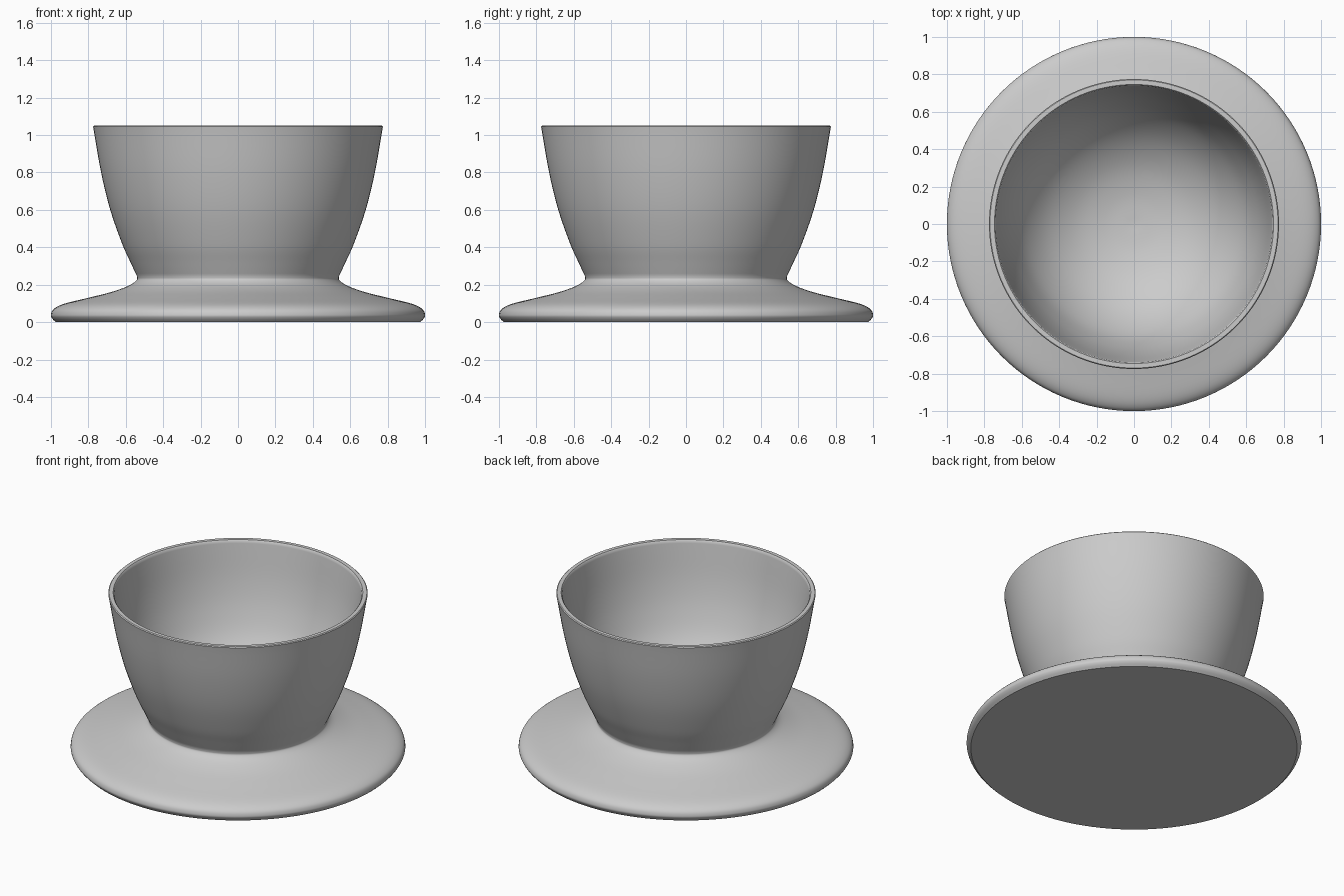
import bpy
import math
from mathutils import Vector

cube = bpy.data.objects.get("Cube")
if cube:
    bpy.data.objects.remove(cube, do_unlink=True)

SEGMENTS = 128

# Single plain grey
grey = bpy.data.materials.new("plain_grey")
grey.use_nodes = True
colour = (0.6, 0.6, 0.6, 1)
grey.diffuse_color = colour
grey.node_tree.nodes["Principled BSDF"].inputs["Base Color"].default_value = colour


def smooth_path(points, steps=5):
    """Catmull-Rom curve through (radius, height) points."""
    pts = [Vector(p) for p in points]
    pts = [2 * pts[0] - pts[1]] + pts + [2 * pts[-1] - pts[-2]]
    path = []
    for a, b, c, d in zip(pts, pts[1:], pts[2:], pts[3:]):
        for i in range(steps):
            t = i / steps
            path.append(0.5 * (2 * b + (c - a) * t + (2 * a - 5 * b + 4 * c - d) * t**2
                               + (3 * b - a - 3 * c + d) * t**3))
    return path + [pts[-2]]


def lathe(name, profile):
    """Revolve a profile about z; its ends close on the axis."""
    verts = [(0, 0, profile[0].y), (0, 0, profile[-1].y)]
    for p in profile[1:-1]:
        for k in range(SEGMENTS):
            a = math.tau * k / SEGMENTS
            verts.append((p.x * math.cos(a), p.x * math.sin(a), p.y))
    rings = len(profile) - 2
    faces = []
    for k in range(SEGMENTS):
        n = (k + 1) % SEGMENTS
        for r in range(rings - 1):
            lo, hi = 2 + r * SEGMENTS, 2 + (r + 1) * SEGMENTS
            faces.append((lo + k, lo + n, hi + n, hi + k))
        last = 2 + (rings - 1) * SEGMENTS
        faces.append((0, 2 + n, 2 + k))
        faces.append((last + k, last + n, 1))
    mesh = bpy.data.meshes.new(name)
    mesh.from_pydata(verts, [], faces)
    mesh.materials.append(grey)
    obj = bpy.data.objects.new(name, mesh)
    bpy.context.collection.objects.link(obj)
    bpy.ops.object.select_all(action='DESELECT')
    bpy.context.view_layer.objects.active = obj
    obj.select_set(True)
    bpy.ops.object.shade_smooth_by_angle(angle=math.radians(35))
    return obj


# Flared foot, from the underside edge up to the waist
foot = smooth_path([(0.975, 0), (0.994, 0.02), (1.0, 0.04), (0.985, 0.07), (0.93, 0.098),
                    (0.8, 0.13), (0.67, 0.163), (0.58, 0.197), (0.542, 0.225), (0.54, 0.245)])
# Outer cup wall
wall = smooth_path([(0.54, 0.245), (0.575, 0.32), (0.62, 0.42), (0.683, 0.6),
                    (0.732, 0.8), (0.773, 1.035)])
# Flat rim with softened edges
rim = [Vector(p) for p in [(0.775, 1.045), (0.77, 1.05), (0.746, 1.05), (0.74, 1.043)]]
# Rounded inside of the bowl
bowl = smooth_path([(0.738, 1.03), (0.702, 0.8), (0.655, 0.62), (0.585, 0.46),
                    (0.47, 0.32), (0.32, 0.22), (0.16, 0.17), (0, 0.155)])

lathe("footed_cup", [Vector((0, 0))] + foot + wall[1:] + rim + bowl)
